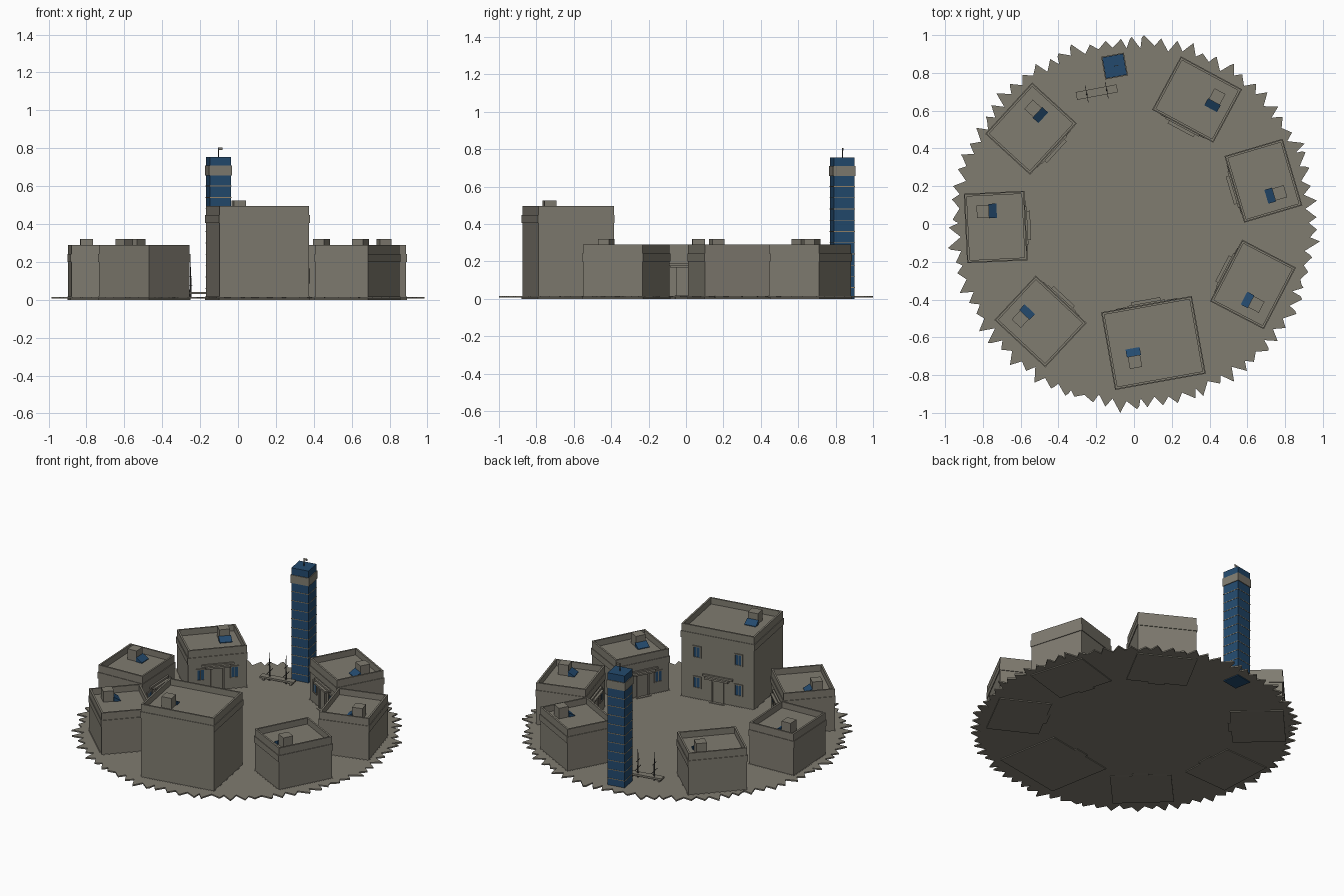
import bpy, bmesh, math, random
from mathutils import Matrix, Vector

if "Cube" in bpy.data.objects:
    bpy.data.objects.remove(bpy.data.objects["Cube"])

random.seed(7)


def material(name, rgb):
    m = bpy.data.materials.new(name)
    m.diffuse_color = (*rgb, 1)
    m.use_nodes = True
    m.node_tree.nodes["Principled BSDF"].inputs["Base Color"].default_value = m.diffuse_color
    return m


STONE = material("warm grey stone", (0.215, 0.200, 0.163))
BLUE = material("deep blue", (0.017, 0.068, 0.155))
TAN = material("tan trim", (0.30, 0.23, 0.14))
DARK = material("dark metal", (0.06, 0.06, 0.055))


def finish(name, bm, mat, frame=Matrix()):
    me = bpy.data.meshes.new(name)
    bmesh.ops.recalc_face_normals(bm, faces=bm.faces)
    bm.to_mesh(me)
    bm.free()
    me.materials.append(mat)
    ob = bpy.data.objects.new(name, me)
    ob.matrix_world = frame
    bpy.context.collection.objects.link(ob)
    return ob


def add_box(bm, x, y, z):
    """x, y, z are (low, high) pairs."""
    lo, hi = Vector((x[0], y[0], z[0])), Vector((x[1], y[1], z[1]))
    m = Matrix.Translation((lo + hi) / 2) @ Matrix.Diagonal((*(hi - lo), 1))
    return bmesh.ops.create_cube(bm, size=1, matrix=m)["verts"]


def boxes(name, mat, frame, *specs):
    bm = bmesh.new()
    for s in specs:
        add_box(bm, *s)
    return finish(name, bm, mat, frame)


def mid(c, size):
    return (c - size / 2, c + size / 2)


def place(x, y, degrees):
    """Local +X is the front of the building, +Y its left."""
    return Matrix.Translation((x, y, 0)) @ Matrix.Rotation(math.radians(degrees), 4, 'Z')


def ring(bm, d, w, z, t):
    """Square belt around a d x w plan, t thick."""
    add_box(bm, (d / 2 - t, d / 2 + t), mid(0, w + 2 * t), z)
    add_box(bm, (-d / 2 - t, -d / 2 + t), mid(0, w + 2 * t), z)
    add_box(bm, mid(0, d - 2 * t), (w / 2 - t, w / 2 + t), z)
    add_box(bm, mid(0, d - 2 * t), (-w / 2 - t, -w / 2 + t), z)


def house(name, x, y, angle, w, d, h, hut_x, hut_y, windows):
    f = place(x, y, angle)
    front = d / 2
    # walls with a sunken roof behind a parapet
    bm = bmesh.new()
    add_box(bm, mid(0, d), mid(0, w), (0, h))
    bm.normal_update()
    top = [p for p in bm.faces if p.normal.z > 0.9]
    bmesh.ops.inset_region(bm, faces=top, thickness=0.016)
    ext = bmesh.ops.extrude_face_region(bm, geom=top)
    bmesh.ops.delete(bm, geom=top, context='FACES_ONLY')
    bmesh.ops.translate(bm, vec=(0, 0, -0.04),
                        verts=[v for v in ext["geom"] if isinstance(v, bmesh.types.BMVert)])
    finish(name + "_walls", bm, STONE, f)
    # belt course and plinth
    bm = bmesh.new()
    ring(bm, d, w, (h - 0.09, h - 0.048), 0.004)
    ring(bm, d, w, (0.0, 0.016), 0.004)
    finish(name + "_belts", bm, STONE, f)
    # roof hut with a sloping blue panel on its front
    r = h - 0.041
    boxes(name + "_roof_hut", STONE, f, (mid(hut_x, 0.065), mid(hut_y, 0.066), (r, h + 0.03)))
    bm = bmesh.new()
    a = hut_x + 0.031
    vs = add_box(bm, (a, a + 0.042), mid(hut_y, 0.076), (r, r + 0.03))
    for v in vs:
        if v.co.z > r + 0.01 and v.co.x > a + 0.01:
            v.co.z = r + 0.005
    finish(name + "_roof_panel", bm, BLUE, f)
    # doorway: leaf, jambs, lintel, canopy and step
    boxes(name + "_door", STONE, f, ((front - 0.01, front + 0.004), mid(0, 0.06), (0, 0.155)))
    boxes(name + "_door_frame", STONE, f,
          ((front - 0.01, front + 0.01), mid(0.036, 0.012), (0, 0.165)),
          ((front - 0.01, front + 0.01), mid(-0.036, 0.012), (0, 0.165)),
          ((front - 0.01, front + 0.01), mid(0, 0.084), (0.155, 0.167)),
          ((front - 0.01, front + 0.012), mid(0, 0.2), (0.178, 0.19)),
          ((front - 0.01, front + 0.028), mid(0, 0.155), (0.167, 0.179)),
          ((front - 0.01, front + 0.022), mid(0, 0.1), (0, 0.018)))
    # windows: blue pane with surround and glazing bar
    panes, frames = [], []
    for wy, wz in windows:
        panes.append(((front - 0.004, front + 0.003), mid(wy, 0.042), mid(wz, 0.066)))
        for s in (-1, 1):
            frames.append(((front - 0.004, front + 0.007), mid(wy + s * 0.024, 0.007), mid(wz, 0.08)))
            frames.append(((front - 0.004, front + 0.007), mid(wy, 0.041), mid(wz + s * 0.0365, 0.007)))
        frames.append(((front - 0.004, front + 0.005), mid(wy, 0.004), mid(wz, 0.066)))
    boxes(name + "_window_panes", BLUE, f, *panes)
    boxes(name + "_window_frames", STONE, f, *frames)


# ground disc with a ragged saw-tooth rim
N = 78
rim = []
for i in range(N):
    a = 2 * math.pi * i / N
    step = 2 * math.pi / N
    tip = random.uniform(0.95, 0.99)
    skew = random.uniform(0.3, 0.8)
    rim.append((a, random.uniform(0.905, 0.93)))
    rim.append((a + step * skew, tip))
    if random.random() < 0.5:
        rim.append((a + step * (skew + 0.15), tip - 0.015))
pts = [(r * math.cos(a), r * math.sin(a)) for a, r in rim]
x0, x1 = min(p[0] for p in pts), max(p[0] for p in pts)
y0, y1 = min(p[1] for p in pts), max(p[1] for p in pts)
pts = [((p[0] - x0) / (x1 - x0) * 1.97 - 0.985, (p[1] - y0) / (y1 - y0) * 2 - 1) for p in pts]
bm = bmesh.new()
rings = []
for z in (0.006, 0.015):
    c = bm.verts.new((0, 0, z))
    vs = [bm.verts.new((px, py, z)) for px, py in pts]
    for i in range(len(vs)):
        bm.faces.new((c, vs[i], vs[(i + 1) % len(vs)]))
    rings.append(vs)
lo, hi = rings
for i in range(len(lo)):
    j = (i + 1) % len(lo)
    bm.faces.new((lo[i], lo[j], hi[j], hi[i]))
finish("ground", bm, STONE)

# six small houses facing the middle
small = [(-0.545, 0.505, -42.4), (-0.732, -0.016, 2.8), (-0.495, -0.516, 47),
         (0.63, -0.32, 152.5), (0.685, 0.229, 196.5), (0.334, 0.659, 241.7)]
for i, (x, y, a) in enumerate(small, 1):
    house(f"house_{i}", x, y, a, 0.36, 0.313, 0.29, -0.064, 0.086,
          [(-0.105, 0.125), (0.105, 0.125)])

# large two-storey house
house("large_house", 0.103, -0.63, 100.2, 0.48, 0.41, 0.495, -0.081, 0.114,
      [(s * 0.137, z) for s in (-1, 1) for z in (0.125, 0.325)])

# tower with tan floor lines, stone collar and flag
T = place(-0.103, 0.836, -79.6)
boxes("tower", BLUE, T, (mid(0, 0.113), mid(0, 0.113), (0, 0.755)))
boxes("tower_floor_lines", TAN, T,
      *[(mid(0, 0.116), mid(0, 0.116), mid(0.06 * k, 0.004)) for k in range(1, 11)])
boxes("tower_collar", STONE, T, (mid(0, 0.122), mid(0, 0.122), (0.657, 0.71)))
boxes("tower_flagpole", DARK, T, (mid(0, 0.004), mid(0, 0.004), (0.75, 0.805)))
boxes("tower_flag", STONE, T, (mid(0, 0.003), (0, 0.022), (0.792, 0.805)))

# low bench carrying two masts with cross arms
B = place(-0.197, 0.698, 10.7)
boxes("mast_bench", STONE, B, (mid(0, 0.22), mid(0, 0.042), (0.03, 0.042)),
      (mid(-0.09, 0.012), mid(0, 0.03), (0.01, 0.031)),
      (mid(0.09, 0.012), mid(0, 0.03), (0.01, 0.031)))
for s, label in ((-1, "left"), (1, "right")):
    bm = bmesh.new()
    bmesh.ops.create_cone(bm, cap_ends=True, segments=6, radius1=0.006, radius2=0.0015, depth=0.19,
                          matrix=Matrix.Translation((s * 0.054, 0, 0.105)))
    add_box(bm, mid(s * 0.054, 0.003), mid(0, 0.09), mid(0.075, 0.003))
    add_box(bm, mid(s * 0.054, 0.003), mid(0, 0.05), mid(0.125, 0.003))
    finish(f"{label}_mast", bm, DARK, B)
